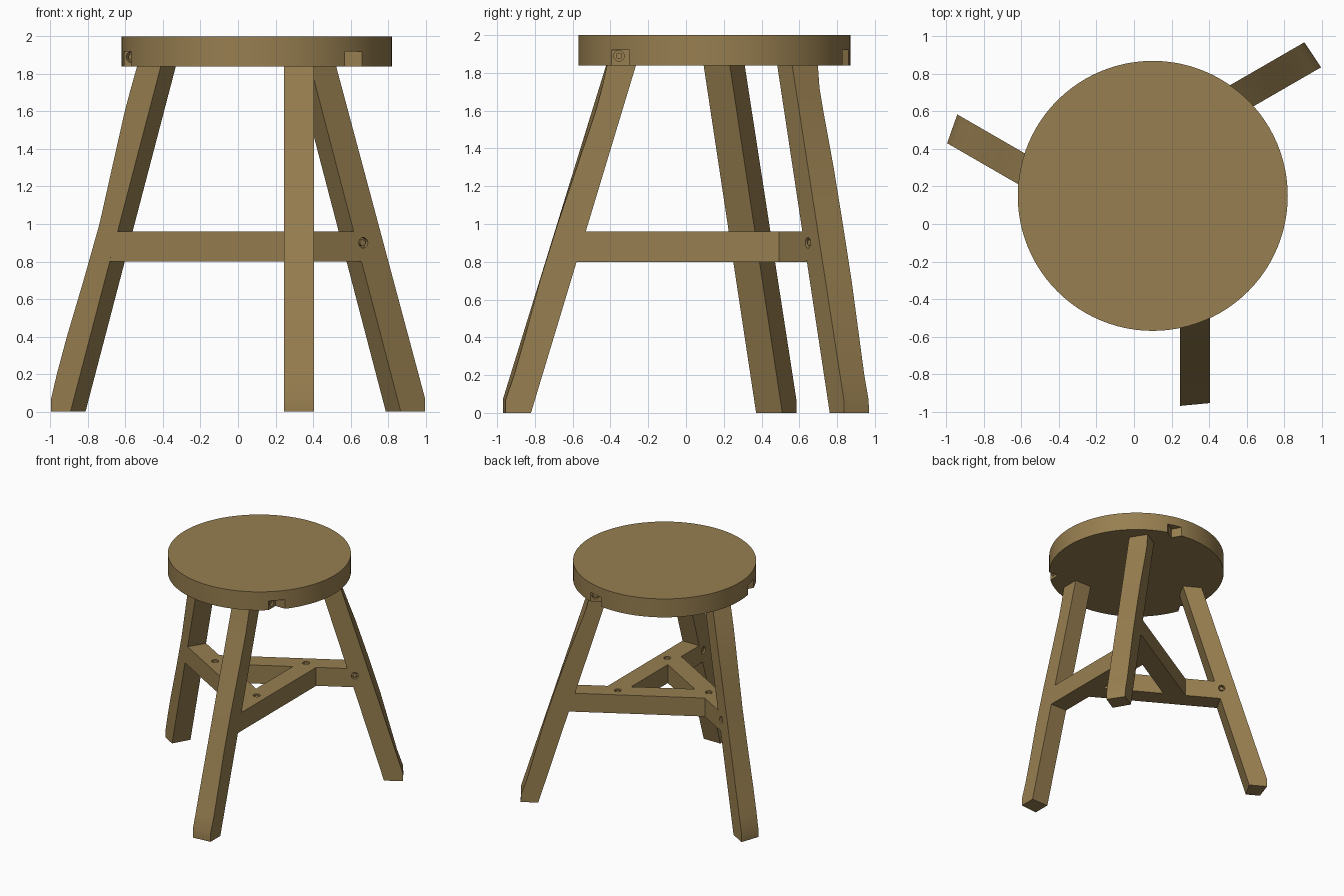
import bpy, bmesh, math
from mathutils import Matrix, Vector

if "Cube" in bpy.data.objects:
    bpy.data.objects.remove(bpy.data.objects["Cube"])

CENTRE = Matrix.Translation((0.1, 0.15, 0))
T0, T1 = 0.145, 0.305            # sideways span of each leg and rail

wood = bpy.data.materials.new("warm wood")
wood.diffuse_color = (0.31, 0.21, 0.08, 1)
wood.use_nodes = True
wood.node_tree.nodes["Principled BSDF"].inputs["Base Color"].default_value = wood.diffuse_color


def make(name, bm, turn=0.0):
    """Turn a bmesh about the seat axis and store it as an object."""
    bmesh.ops.recalc_face_normals(bm, faces=bm.faces)
    bm.transform(CENTRE @ Matrix.Rotation(math.radians(turn), 4, 'Z'))
    me = bpy.data.meshes.new(name)
    bm.to_mesh(me)
    bm.free()
    me.materials.append(wood)
    ob = bpy.data.objects.new(name, me)
    bpy.context.collection.objects.link(ob)
    return ob


def loft(rings):
    bm = bmesh.new()
    vs = [[bm.verts.new(p) for p in r] for r in rings]
    n = len(rings[0])
    for a, b in zip(vs, vs[1:]):
        for i in range(n):
            j = (i + 1) % n
            bm.faces.new((a[i], a[j], b[j], b[i]))
    bm.faces.new(vs[0][::-1])
    bm.faces.new(vs[-1])
    return bm


def cylinder(pos, axis, radius, depth, sides=20):
    """Cylinder centred on pos along axis."""
    bm = bmesh.new()
    m = Matrix.Translation(pos) @ Vector(axis).to_track_quat('Z', 'Y').to_matrix().to_4x4()
    bmesh.ops.create_cone(bm, cap_ends=True, segments=sides, radius1=radius,
                          radius2=radius, depth=depth, matrix=m)
    return bm


def cut(ob, cutter):
    mod = ob.modifiers.new("cut", 'BOOLEAN')
    mod.operation = 'DIFFERENCE'
    mod.solver = 'EXACT'
    mod.object = cutter
    bpy.context.view_layer.objects.active = ob
    bpy.ops.object.modifier_apply(modifier=mod.name)
    bpy.data.objects.remove(cutter)


def screw(ob, name, pos, axis, turn):
    """Recessed hole with a screw head inside it."""
    cut(ob, make("hole_cutter", cylinder(pos, axis, 0.028, 0.05), turn))
    head = Vector(pos) - Vector(axis) * 0.017
    make(name, cylinder(head, axis, 0.017, 0.02), turn)


def smooth(ob, angle=30):
    bpy.ops.object.select_all(action='DESELECT')
    ob.select_set(True)
    bpy.context.view_layer.objects.active = ob
    bpy.ops.object.shade_smooth_by_angle(angle=math.radians(angle))


# round seat
seat = make("seat", cylinder((0, 0, 1.92), (0, 0, 1), 0.72, 0.16, 96))

# hand-shaped outer edge of each leg: inset at each height
LEVELS = (0, 0.07, 0.2, 0.4, 0.7, 1.0, 1.3, 1.6, 1.72, 1.84)
INSETS = {
    "front": (0.015, 0.015, 0.02, 0.015, 0.002, 0.003, 0.012, 0.02, 0.015, 0.005),
    "right": (0.01, 0.015, 0.02, 0.012, 0.0, 0.0, 0.005, 0.022, 0.025, 0.005),
    "left": (0.03, 0.03, 0.025, 0.025, 0.035, 0.04, 0.025, 0.01, 0.01, 0.012),
}

for k, (side, insets) in enumerate(INSETS.items()):
    turn = 120 * k

    # splayed leg, with its foot cut upright
    rings = []
    for z, d in zip(LEVELS, insets):
        inner = 0.415 + (1.84 - z) * 0.302
        outer = min(0.573 + (1.84 - z) * 0.309, 1.12)
        rings.append([(T0, -inner, z), (T1, -inner, z),
                      (T1, -outer + d, z), (T0, -outer, z)])
    leg = make(side + "_leg", loft(rings), turn)
    screw(leg, side + "_leg_screw", (T0, -0.74, 0.9), (-1, 0, 0), turn)
    smooth(leg)

    # rail from the leg to the side of the next rail
    end = [(T0 + x / 2) / math.cos(math.radians(30)) for x in (T0, T1)]
    rail = make(side + "_rail", loft([
        [(T0, -r, z), (T1, -r, z), (T1, end[1], z), (T0, end[0], z)]
        for z, r in ((0.80, 0.729), (0.96, 0.681))]), turn)
    screw(rail, side + "_rail_screw", (0.22, -0.35, 0.96), (0, 0, 1), turn)

    # notch under the seat rim with a screw in its back wall
    bm = bmesh.new()
    bmesh.ops.create_cube(bm, size=1, matrix=Matrix.Translation((0.67, -0.505, 1.87))
                          @ Matrix.Diagonal((0.4, 0.11, 0.1, 1)))
    cut(seat, make("notch_cutter", bm, turn))
    screw(seat, side + "_seat_screw", (0.47, -0.505, 1.89), (1, 0, 0), turn)

smooth(seat)
